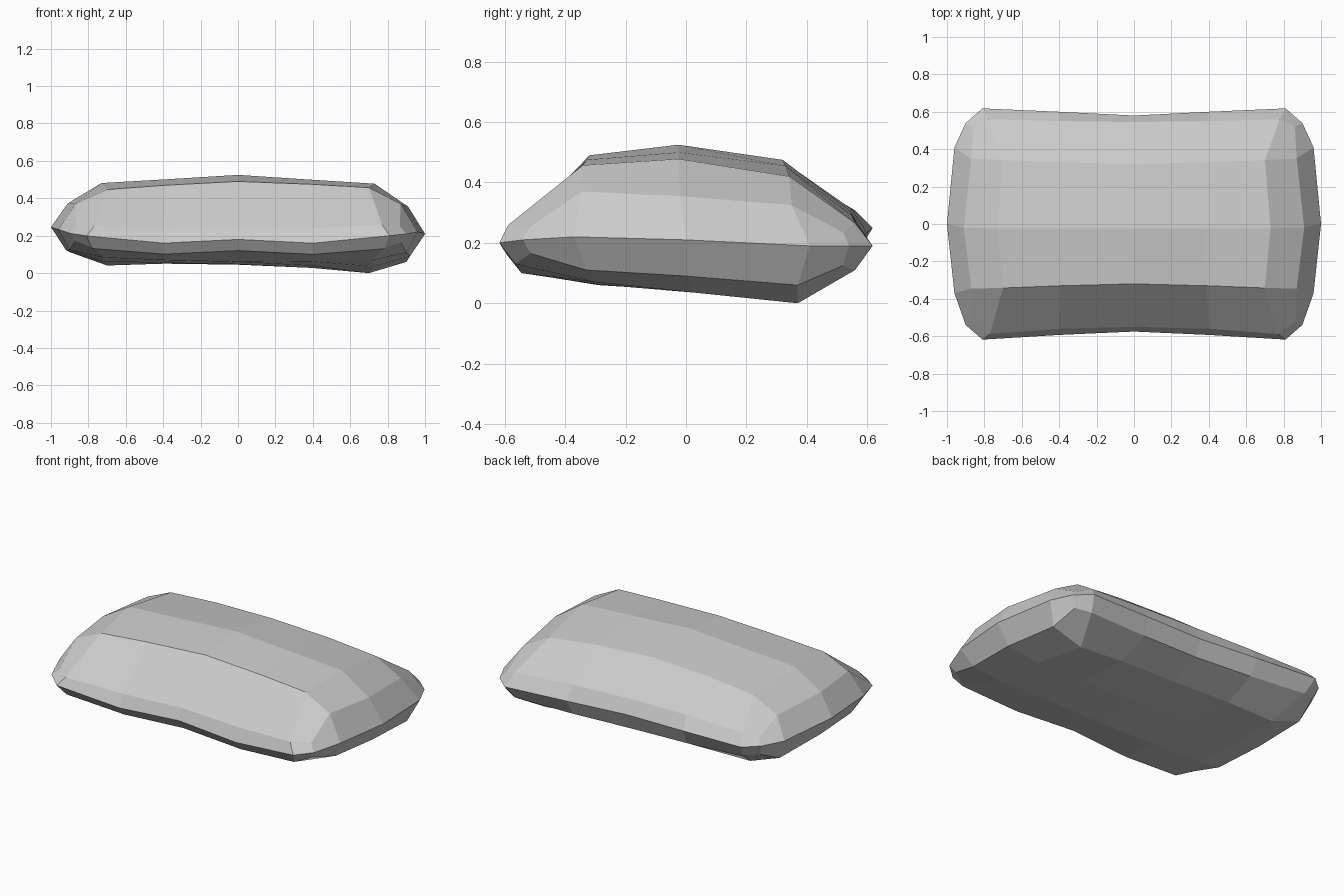
import bpy, bmesh

if "Cube" in bpy.data.objects:
    bpy.data.objects.remove(bpy.data.objects["Cube"])

# Loop keys of a half ring (column, row), from front centre round the right side to back centre
KEYS = [(0, 0), (1, 0), (2, 0), (3, 0), (3, 1), (3, 2), (3, 3), (3, 4), (2, 4), (1, 4), (0, 4)]

# Seam around the cushion edge
SEAM = [(0, -.575, .18), (.4, -.593, .16), (.81, -.618, .2), (.9, -.54, .21), (.96, -.37, .22),
        (1, 0, .21), (.96, .41, .19), (.9, .54, .19), (.81, .618, .19), (.4, .6, .205), (0, .58, .22)]
# Puffed ring just above the seam
UPPER = [(0, -.55, .25), (.4, -.56, .24), (.77, -.588, .26), (.865, -.52, .25), (.87, -.345, .37),
         (.91, -.02, .355), (.87, .35, .325), (.86, .52, .235), (.78, .56, .265), (.39, .55, .29), (0, .545, .305)]
# Ring just below the seam
LOWER = [(0, -.535, .12), (.4, -.545, .1), (.78, -.565, .13), (.87, -.515, .165), (.9, -.33, .11),
         (.92, 0, .09), (.9, .37, .06), (.87, .52, .125), (.78, .56, .11), (.39, .55, .11), (0, .54, .12)]
# Centre panels: front, middle and back rows, from the centre line to the right
TOP = [[(0, -.32, .49), (.39, -.33, .475), (.7, -.342, .457)],
       [(0, -.025, .525), (.38, -.025, .5), (.73, -.025, .478)],
       [(0, .32, .475), (.38, .33, .455), (.7, .342, .42)]]
BOTTOM = [[(0, -.29, .06), (.39, -.29, .062), (.72, -.3, .07)],
          [(0, .03, .047), (.39, .03, .04), (.73, .03, .035)],
          [(0, .35, .045), (.39, .36, .028), (.7, .37, 0)]]

bm = bmesh.new()


def both_sides(points, y0):
    """Make vertices on both sides; the left side sits higher towards the back."""
    out = {}
    for (c, r), (x, y, z) in points.items():
        out[c, r] = bm.verts.new((x, y, z))
        if c:
            out[-c, r] = bm.verts.new((-x, y, z + .06 * (y - y0) * x))
    return out


def ring(points, y0):
    return both_sides(dict(zip(KEYS, points)), y0)


def panel(rows, border, y0):
    """Fill a ring with a quilted grid of quads."""
    grid = both_sides({(c, r + 1): p for r, row in enumerate(rows) for c, p in enumerate(row)}, y0)
    grid.update(border)
    for c in range(-3, 3):
        for r in range(4):
            bm.faces.new([grid[c, r], grid[c + 1, r], grid[c + 1, r + 1], grid[c, r + 1]])


def stitch(a, b):
    loop = KEYS + [(-c, r) for c, r in KEYS[-2:0:-1]]
    for k, n in zip(loop, loop[1:] + loop[:1]):
        bm.faces.new([a[k], a[n], b[n], b[k]])


seam, upper, lower = ring(SEAM, -.6), ring(UPPER, -.35), ring(LOWER, -.6)
stitch(seam, upper)
stitch(lower, seam)
panel(TOP, upper, -.1)
panel(BOTTOM, lower, -.6)
bmesh.ops.recalc_face_normals(bm, faces=bm.faces)

# Cushion body
mesh = bpy.data.meshes.new("pillow")
bm.to_mesh(mesh)
bm.free()
bpy.context.collection.objects.link(bpy.data.objects.new("pillow", mesh))
